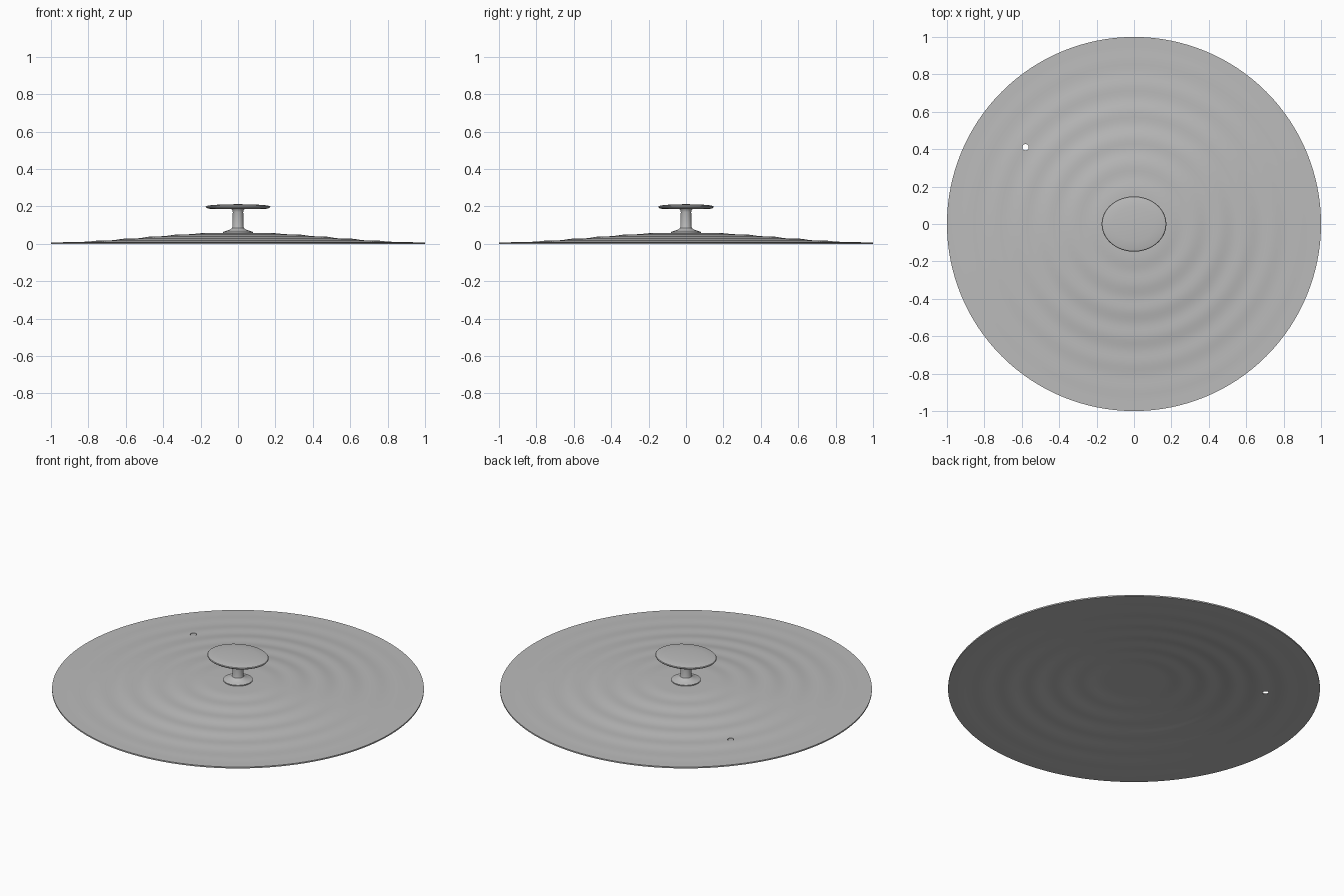
import bpy, bmesh, math

cube = bpy.data.objects.get("Cube")
if cube:
    bpy.data.objects.remove(cube, do_unlink=True)

SEGMENTS = 128

# Brushed grey metal
metal = bpy.data.materials.new("grey_metal")
metal.use_nodes = True
GREY = (0.5, 0.5, 0.5, 1)
metal.diffuse_color = GREY
metal.node_tree.nodes["Principled BSDF"].inputs["Base Color"].default_value = GREY


def lathe(name, profile, stretch_y=1.0):
    """Revolve a closed-at-axis (radius, height) profile about z."""
    bm = bmesh.new()
    rings = []
    for r, z in profile:
        if r == 0:
            rings.append([bm.verts.new((0, 0, z))])
        else:
            angles = [math.tau * i / SEGMENTS for i in range(SEGMENTS)]
            rings.append([bm.verts.new((r * math.cos(a), r * stretch_y * math.sin(a), z))
                          for a in angles])
    for a, b in zip(rings, rings[1:]):
        for i in range(SEGMENTS):
            j = (i + 1) % SEGMENTS
            quad = [a[i % len(a)], a[j % len(a)], b[j % len(b)], b[i % len(b)]]
            bm.faces.new(list(dict.fromkeys(quad)))
    bmesh.ops.recalc_face_normals(bm, faces=bm.faces)
    mesh = bpy.data.meshes.new(name)
    bm.to_mesh(mesh)
    bm.free()
    mesh.materials.append(metal)
    obj = bpy.data.objects.new(name, mesh)
    bpy.context.collection.objects.link(obj)
    return obj


def smooth(obj):
    bpy.ops.object.select_all(action='DESELECT')
    obj.select_set(True)
    bpy.context.view_layer.objects.active = obj
    bpy.ops.object.shade_smooth_by_angle(angle=math.radians(35))


# Lid: shallow dome with evenly spaced concentric ripples
THICKNESS, RISE, PITCH, FIRST_RING = 0.008, 0.053, 0.142, 0.215


def dome(r):
    if r > 0.14:
        fade = min(1, (1 - r) / 0.06)
        r += 0.025 * fade * math.sin(math.tau * (r - FIRST_RING) / PITCH)
    else:
        r = 0.14
    return RISE * (1 + math.cos(math.pi * r)) / 2


radii = [0, 0.07] + [0.14 + 0.86 * i / 72 for i in range(73)]
top = [(r, dome(r) + THICKNESS) for r in radii]
under = [(r, dome(r)) for r in reversed(radii)]
lid = lathe("rippled_lid", top + under)

# Steam vent cut through the lid
bpy.ops.mesh.primitive_cylinder_add(vertices=32, radius=0.017, depth=0.3,
                                    location=(-0.58, 0.41, 0))
cutter = bpy.context.object
cutter.name = "vent_cutter"
cutter.hide_render = True
cut = lid.modifiers.new("vent", 'BOOLEAN')
cut.operation = 'DIFFERENCE'
cut.solver = 'EXACT'
cut.object = cutter
bpy.ops.object.select_all(action='DESELECT')
lid.select_set(True)
bpy.context.view_layer.objects.active = lid
bpy.ops.object.modifier_apply(modifier=cut.name)
bpy.data.objects.remove(cutter, do_unlink=True)
smooth(lid)

# Stem with flared foot and a small flare under the cap
smooth(lathe("knob_stem", [
    (0, 0.056), (0.079, 0.056), (0.079, 0.064), (0.06, 0.07), (0.042, 0.076),
    (0.032, 0.084), (0.029, 0.095), (0.028, 0.17), (0.031, 0.182),
    (0.038, 0.19), (0, 0.19)]))

# Oval knob cap with a gently domed top
smooth(lathe("knob_cap", [
    (0, 0.186), (0.145, 0.186), (0.162, 0.189), (0.171, 0.194), (0.173, 0.198),
    (0.17, 0.202), (0.15, 0.206), (0.11, 0.209), (0.06, 0.211), (0, 0.212)],
    stretch_y=0.855))
